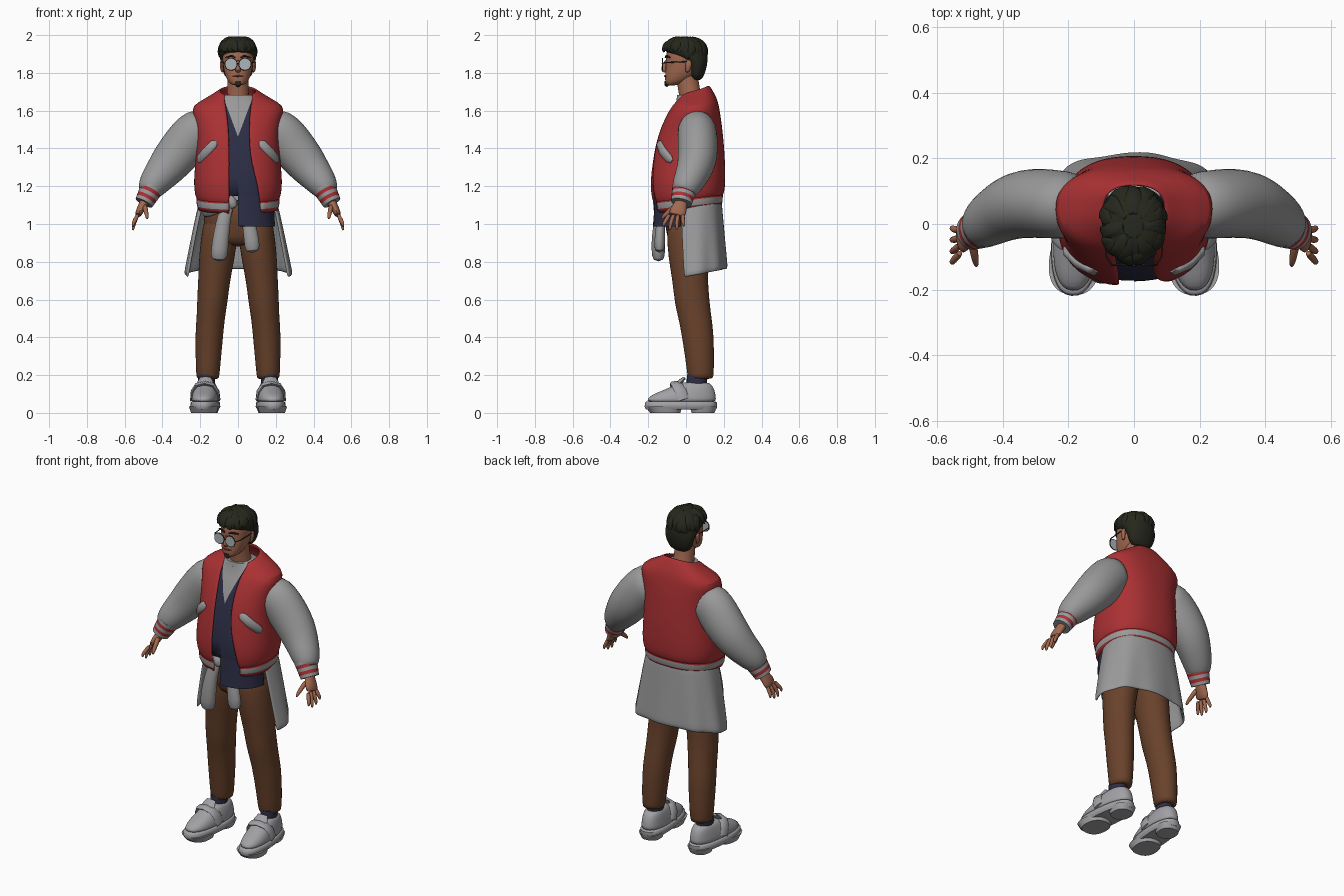
import bpy, bmesh, math, random
from mathutils import Vector as V

random.seed(4)


def mat(name, r, g, b):
    m = bpy.data.materials.new(name)
    m.diffuse_color = (r, g, b, 1)
    return m


RED = mat("jacket_red", .40, .03, .033)
GREY = mat("cloth_grey", .32, .32, .325)
NAVY = mat("shirt_navy", .026, .027, .06)
BROWN = mat("trouser_brown", .14, .054, .024)
SKIN = mat("skin", .36, .14, .08)
HAIR = mat("hair_dark", .019, .021, .012)
SHOE = mat("shoe_grey", .36, .36, .38)
LENS = mat("lens_pale", .42, .46, .48)
FRAME = mat("frame_dark", .03, .028, .026)
LIP = mat("lip_brown", .2, .06, .045)


def finish(name, bm, mats, sub=0, thick=0, angle=50):
    bmesh.ops.recalc_face_normals(bm, faces=bm.faces)
    me = bpy.data.meshes.new(name)
    bm.to_mesh(me)
    bm.free()
    ob = bpy.data.objects.new(name, me)
    bpy.context.collection.objects.link(ob)
    for m in mats:
        me.materials.append(m)
    bpy.ops.object.select_all(action='DESELECT')
    ob.select_set(True)
    bpy.context.view_layer.objects.active = ob
    bpy.ops.object.shade_smooth_by_angle(angle=math.radians(angle))
    if thick:
        md = ob.modifiers.new("thickness", 'SOLIDIFY')
        md.thickness, md.offset = thick, 0
    if sub:
        ob.modifiers.new("smooth", 'SUBSURF').levels = sub
        ob.modifiers["smooth"].render_levels = sub
    return ob


def skin_rows(rows, closed=True, idx=None):
    """Bridge rows of points; closed rows also get end caps."""
    bm = bmesh.new()
    vs = [[bm.verts.new(p) for p in r] for r in rows]
    n = len(rows[0])
    for i in range(len(rows) - 1):
        for j in range(n if closed else n - 1):
            k = (j + 1) % n
            f = bm.faces.new((vs[i][j], vs[i][k], vs[i + 1][k], vs[i + 1][j]))
            f.material_index = idx[i] if idx else 0
    if closed:
        bm.faces.new(vs[0][::-1])
        bm.faces.new(vs[-1])
    return bm


def spow(v, e):
    return math.copysign(abs(v) ** e, v)


def ring(z, rx, yf, yb, tilt=0, x0=0, n=32, p=2.4, a0=0, a1=None):
    """Horizontal rounded ring; angle 0 faces the front."""
    m = n if a1 is None else n - 1
    a1 = math.tau if a1 is None else a1
    out = []
    for i in range(n):
        a = a0 + (a1 - a0) * i / m
        out.append(V((x0 + rx * spow(math.sin(a), 2 / p),
                      (yf + yb) / 2 - (yb - yf) / 2 * spow(math.cos(a), 2 / p),
                      z - tilt * math.cos(a))))
    return out


def open_ring(z, rx, yf, yb, tilt, xl, xr, p=2.4):
    """Ring with a front gap between xl and xr."""
    ang = lambda x: math.asin(min(1, (abs(x) / rx) ** (p / 2)))
    return ring(z, rx, yf, yb, tilt, 0, 44, p, ang(xr), math.tau - ang(xl))


def tube(name, pts, mats, n=12, ref=(0, 1, 0), sub=0, idx=None, s=1):
    """Tube through (x, y, z, radius along ref, other radius); s=-1 mirrors."""
    c = [V(q[:3]) for q in pts]
    rows = []
    for i, q in enumerate(pts):
        t = (c[min(i + 1, len(c) - 1)] - c[max(i - 1, 0)]).normalized()
        u = V(ref)
        u = (u - t * u.dot(t)).normalized()
        w = t.cross(u)
        row = []
        for j in range(n):
            a = math.tau * j / n
            d = c[i] + u * q[3] * math.cos(a) + w * q[4] * math.sin(a)
            row.append(V((d.x * s, d.y, d.z)))
        rows.append(row)
    return finish(name, skin_rows(rows, True, idx), mats, sub)


def loft(name, rings, m, sub=0, **kw):
    return finish(name, skin_rows([ring(*r, **kw) for r in rings]), [m], sub)


# --- jacket body, open at the front
jacket = [(1.125, .208, -.165, .185, .022, -.045, .115), (1.15, .222, -.18, .198, .018, -.045, .112),
          (1.22, .23, -.188, .202, 0, -.045, .10), (1.32, .22, -.175, .202, 0, -.045, .07),
          (1.42, .212, -.16, .195, 0, -.045, .058), (1.52, .218, -.128, .185, 0, -.05, .058),
          (1.59, .236, -.092, .174, 0, -.058, .062), (1.625, .235, -.07, .168, 0, -.064, .066),
          (1.655, .178, -.052, .158, .01, -.068, .072), (1.69, .115, -.038, .132, .02, -.072, .077),
          (1.705, .092, -.03, .118, .028, -.07, .074)]
finish("jacket_body", skin_rows([open_ring(*r) for r in jacket], False), [RED], 1, .012)

# --- hem band with a pale stripe
band = [(z, rx, yf, yb, .02, -.047, .118) for z, rx, yf, yb in
        ((1.078, .203, -.158, .178), (1.098, .211, -.167, .186),
         (1.127, .213, -.169, .188), (1.142, .212, -.168, .187))]
finish("jacket_hem", skin_rows([open_ring(*r) for r in band], False, [0, 1, 0]), [RED, GREY], 0, .014)

# --- shirt with V neck and uneven hem
tee = [(.99, .195, -.172, .15), (1.05, .19, -.168, .15), (1.15, .195, -.166, .165), (1.25, .205, -.17, .18),
       (1.4, .19, -.142, .17), (1.52, .19, -.108, .16), (1.6, .18, -.072, .145),
       (1.645, .13, -.05, .13), (1.68, .078, -.045, .1)]
bm = skin_rows([ring(*r, n=48) for r in tee])
for co, no in (((0, 0, 1.46), (1, 0, -.37)), ((0, 0, 1.46), (-1, 0, -.37)), ((0, 0, 0), (1, 0, 0)),
               ((0, 0, 1.15), (0, 0, 1)), ((0, -.03, 0), (0, 1, 0))):
    bmesh.ops.bisect_plane(bm, geom=bm.verts[:] + bm.edges[:] + bm.faces[:], plane_co=co, plane_no=no)
cut = []
for f in bm.faces:
    p = f.calc_center_median()
    f.material_index = int(abs(p.x) < .37 * (p.z - 1.46))
    if p.z < 1.15 and (p.x < 0 or p.y > -.03):
        cut.append(f)
bmesh.ops.delete(bm, geom=cut, context='FACES')
finish("shirt", bm, [NAVY, GREY], 0, .006)

# --- trousers
loft("trouser_hips", [(.88, .10, -.08, .12), (.93, .175, -.1, .14), (1.02, .185, -.115, .155),
                      (1.13, .18, -.125, .16)], BROWN, 1)
for s, side in ((1, "left"), (-1, "right")):
    tube(side + "_trouser_leg",
         [(.16, .078, .178, .058, .066), (.16, .078, .19, .062, .07), (.157, .072, .3, .069, .078),
          (.152, .062, .42, .075, .086), (.143, .045, .52, .076, .088), (.136, .032, .59, .082, .094),
          (.127, .022, .7, .085, .094), (.112, .012, .83, .096, .108), (.098, .015, .93, .097, .118),
          (.092, .02, 1.05, .09, .12)], [BROWN], 18, (1, 0, 0), 1, s=s)

    # --- sleeve, striped cuff
    tube(side + "_sleeve",
         [(.15, .058, 1.51, .095, .105), (.215, .058, 1.495, .105, .122), (.26, .062, 1.445, .107, .122),
          (.305, .064, 1.39, .107, .118), (.35, .058, 1.335, .104, .112), (.385, .045, 1.29, .096, .102),
          (.42, .026, 1.248, .088, .09), (.45, .006, 1.21, .08, .08), (.472, -.01, 1.175, .066, .064),
          (.48, -.015, 1.16, .05, .05)], [GREY], 20, sub=1, s=s)
    tube(side + "_cuff",
         [(.455 + .043 * k / 5, -.005 - .02 * k / 5, 1.192 - .08 * k / 5, .068 - .0025 * k, .062 - .0025 * k)
          for k in range(6)], [GREY, RED], 20, idx=[0, 1, 0, 1, 0], s=s)

    # --- hand and fingers
    tube(side + "_palm", [(.485, -.015, 1.14, .03, .026), (.5, -.028, 1.105, .036, .025),
                          (.52, -.042, 1.07, .047, .022), (.533, -.05, 1.04, .046, .016)],
         [SKIN], 12, sub=1, s=s)
    for k, (b, t, z) in enumerate(((-.085, -.118, .985), (-.062, -.085, .965), (-.04, -.048, .968), (-.016, -.012, .985))):
        tube(f"{side}_finger_{k}", [(.528, b, 1.055, .012, .012), (.546, (b + t) / 2 - .004, 1.018, .012, .012),
                                    (.556, t, z + .018, .01, .01), (.555, t, z, .005, .005)], [SKIN], 8, sub=1, s=s)
    tube(side + "_thumb", [(.495, -.05, 1.1, .017, .015), (.488, -.085, 1.07, .015, .014),
                           (.483, -.115, 1.045, .012, .011), (.48, -.13, 1.025, .006, .006)], [SKIN], 8, sub=1, s=s)

    # --- slanted pocket trim
    tube(side + "_pocket", [(.118, -.14, 1.435, .006, .012), (.128, -.142, 1.425, .013, .024),
                            (.165, -.123, 1.385, .016, .027), (.198, -.09, 1.345, .016, .026),
                            (.208, -.075, 1.33, .008, .013)], [GREY], 12, (.55, -.83, 0), s=s)

    # --- shoe: treads, sole, upper, strap, sock
    parts = [
        loft(side + "_shoe_front_tread", [(0, .068, -.19, -.03), (.035, .078, -.217, -.02)], SHOE),
        loft(side + "_shoe_heel_tread", [(0, .055, .03, .15), (.035, .066, .02, .166)], SHOE),
        loft(side + "_shoe_sole", [(.018, .068, -.212, .16), (.032, .077, -.22, .166), (.055, .075, -.217, .165),
                                   (.06, .068, -.21, .158)], SHOE),
        loft(side + "_shoe_upper", [(.05, .071, -.213, .16), (.075, .071, -.207, .16), (.098, .067, -.178, .157),
                                    (.118, .062, -.125, .152), (.14, .055, -.075, .143), (.155, .048, -.045, .13),
                                    (.163, .035, -.02, .11)], SHOE, 1),
        tube(side + "_shoe_strap", [(-.074, -.02, .07, .03, .006), (-.066, -.035, .115, .032, .01),
                                    (-.042, -.05, .148, .032, .012), (0, -.054, .157, .032, .012),
                                    (.042, -.05, .148, .032, .012), (.066, -.035, .115, .032, .01),
                                    (.074, -.02, .07, .03, .006)], [SHOE], 8),
        tube(side + "_shoe_tongue", [(0, -.06, .13, .04, .012), (0, -.03, .165, .042, .013),
                                     (0, -.008, .186, .03, .008)], [SHOE], 10, (1, 0, 0)),
        tube(side + "_sock", [(0, .055, .13, .045, .055), (0, .06, .2, .045, .055)], [NAVY], 14, (1, 0, 0))]
    for ob in parts:
        ob.location.x = s * .171
        ob.rotation_euler.z = s * math.radians(5)

# --- garment tied round the waist: back drape, band, hanging sleeves
rows = []
for k in range(9):
    t = k / 8
    amax = math.radians(112 - 10 * t)
    row = []
    for j in range(41):
        q = j / 20 - 1
        a = q * amax
        fold = 1 + .025 * t * math.sin(9 * a + 1)
        row.append(V(((.195 + .083 * t ** .9) * fold * spow(math.sin(a), .85),
                      .035 + (.145 + .03 * t) * fold * spow(math.cos(a), .85),
                      1.13 - (.37 + .045 * abs(q) ** 2) * t)))
    rows.append(row)
finish("tied_back_drape", skin_rows(rows, False), [GREY], 1, .016)
tube("tied_waist_band", [(-.19, -.02, 1.06, .015, .035), (-.15, -.1, 1.075, .016, .035),
                         (-.08, -.135, 1.1, .018, .035), (0, -.145, 1.125, .02, .032)], [GREY], 12, sub=1)
tube("tied_knot", [(-.055, -.135, 1.15, .015, .02), (-.035, -.145, 1.12, .03, .032),
                   (-.02, -.14, 1.08, .022, .025)], [GREY], 12, sub=1)
tube("hanging_sleeve_right", [(-.045, -.13, 1.12, .03, .02), (-.072, -.14, 1.05, .037, .026),
                              (-.088, -.147, .95, .043, .034), (-.098, -.147, .86, .047, .038),
                              (-.102, -.145, .8, .044, .032)], [GREY], 14, (1, 0, 0), 1)
tube("hanging_sleeve_left", [(.04, -.125, 1.08, .03, .02), (.06, -.135, .99, .037, .025),
                             (.073, -.14, .91, .042, .03), (.078, -.14, .845, .041, .028)], [GREY], 14, (1, 0, 0), 1)

# --- neck and head
tube("neck", [(0, .035, 1.62, .07, .065), (0, .02, 1.69, .058, .058), (0, .005, 1.78, .055, .058)],
     [SKIN], 18, (1, 0, 0))
loft("head", [(1.733, .022, -.1, -.055), (1.742, .042, -.108, -.02), (1.765, .06, -.112, .03),
              (1.80, .073, -.11, .07), (1.84, .08, -.106, .09), (1.88, .084, -.108, .1),
              (1.92, .083, -.104, .1), (1.96, .06, -.07, .07)], SKIN, 1, p=2.2, n=24)
tube("nose", [(0, -.103, 1.87, .008, .006), (0, -.115, 1.84, .01, .012), (0, -.122, 1.815, .017, .016),
              (0, -.108, 1.803, .012, .008)], [SKIN], 10, (1, 0, 0), 1)
tube("mouth", [(-.026, -.098, 1.783, .008, .003), (0, -.109, 1.784, .008, .006),
               (.026, -.098, 1.783, .008, .003)], [LIP], 8)
tube("chin_beard", [(0, -.108, 1.757, .014, .006), (0, -.106, 1.738, .018, .01),
                    (0, -.095, 1.73, .01, .008)], [HAIR], 8, (1, 0, 0))
for s, side in ((1, "left"), (-1, "right")):
    tube(side + "_ear", [(.08, .005, 1.8, .01, .008), (.088, .012, 1.83, .018, .01),
                         (.089, .015, 1.855, .018, .009), (.083, .01, 1.87, .01, .006)], [SKIN], 8, sub=1, s=s)
    tube(side + "_eyebrow", [(.014, -.108, 1.882, .005, .005), (.036, -.104, 1.89, .006, .006),
                             (.064, -.085, 1.882, .005, .003)], [HAIR], 6, s=s)
    # --- spectacles
    tube(side + "_lens", [(.037, -.128, 1.846, .03, .03), (.037, -.122, 1.846, .03, .03)], [LENS], 20, (1, 0, 0), s=s)
    bpy.ops.mesh.primitive_torus_add(major_radius=.031, minor_radius=.003, major_segments=24, minor_segments=6,
                                     location=(s * .037, -.125, 1.846), rotation=(math.pi / 2, 0, 0))
    bpy.context.object.name = side + "_lens_rim"
    bpy.context.object.data.materials.append(FRAME)
    tube(side + "_spectacle_arm", [(.068, -.125, 1.852, .003, .003), (.084, -.1, 1.855, .003, .003),
                                   (.09, .01, 1.86, .003, .003)], [FRAME], 6, (0, 0, 1), s=s)
tube("spectacle_bridge", [(-.008, -.126, 1.85, .003, .003), (.008, -.126, 1.85, .003, .003)], [FRAME], 6)

# --- hair: cap plus layered locks
loft("hair_cap", [(1.758, .05, .035, .08), (1.79, .076, .012, .098), (1.83, .088, .012, .11),
                  (1.865, .094, -.01, .115), (1.89, .098, -.075, .115), (1.915, .1, -.118, .113),
                  (1.95, .095, -.115, .1), (1.978, .074, -.09, .075), (1.993, .04, -.055, .04)],
     HAIR, 1, p=2.1, n=24)
for k in range(30):
    a = math.tau * (k + random.uniform(-.3, .3)) / 30 * 2
    front = (1 + math.cos(a)) / 2
    lo = random.uniform(4, 14) if front > .35 else random.uniform(-22, -5)
    hi = 75 if k < 15 else 50
    pts = []
    for i in range(5):
        e = math.radians(hi + (lo - hi) * i / 4)
        b = a + .35 * (i / 4) * (1 if k % 2 else -1)
        g = 1 + .035 * math.sin(i / 4 * math.pi)
        w = (.012, .024, .027, .02, .004)[i]
        pts.append((-.003 + .1 * g * math.cos(e) * math.sin(b), -.006 - .118 * g * math.cos(e) * math.cos(b),
                    1.9 + .093 * g * math.sin(e), w * .45, w))
    tube(f"hair_lock_{k}", pts, [HAIR], 8, (math.sin(a), -math.cos(a), .6), 1)
